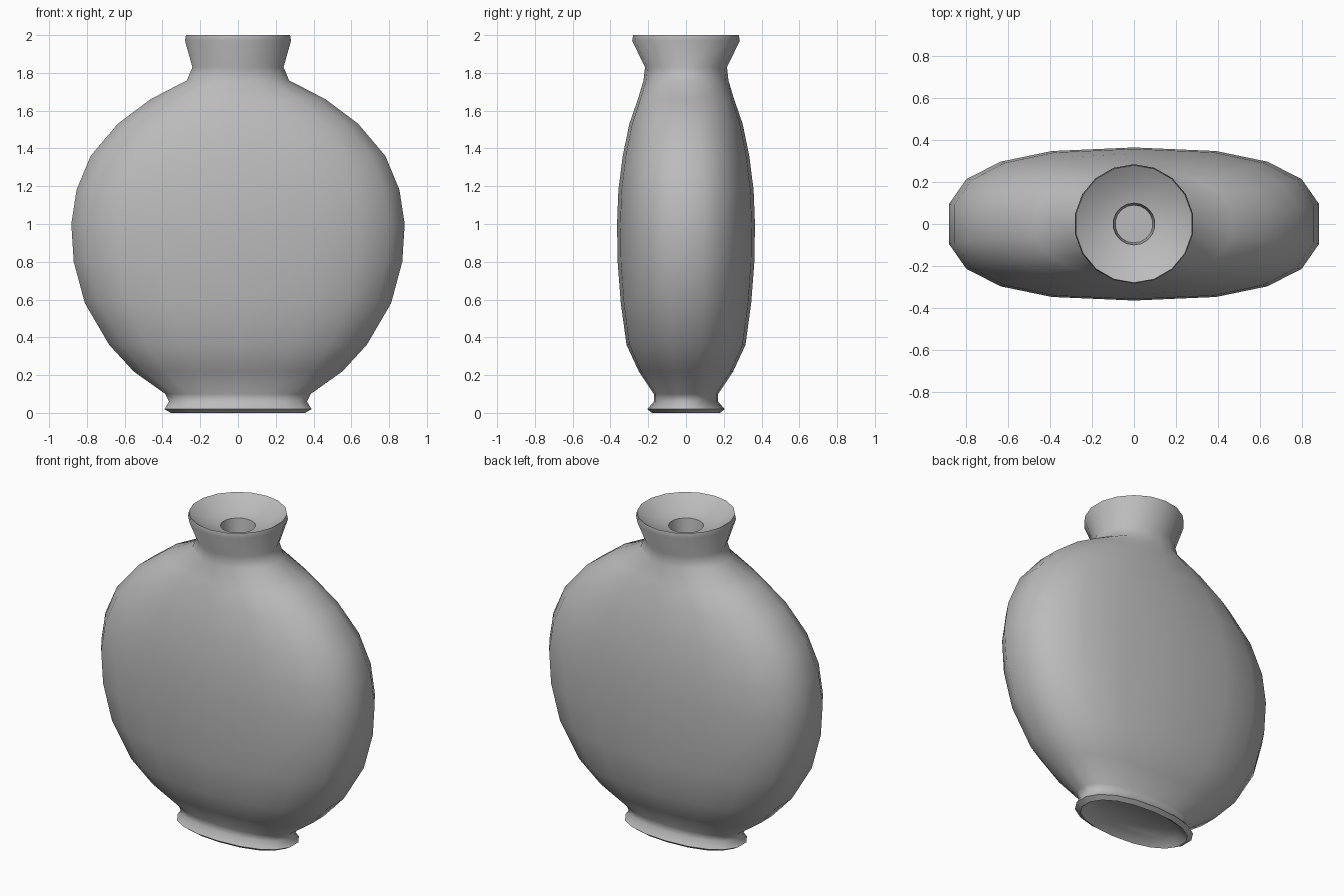
import bpy, bmesh, math

cube = bpy.data.objects.get("Cube")
if cube:
    bpy.data.objects.remove(cube, do_unlink=True)

SIDES = 18

clay = bpy.data.materials.new("grey clay")
clay.use_nodes = True
grey = (0.5, 0.5, 0.5, 1)
clay.diffuse_color = grey
clay.node_tree.nodes["Principled BSDF"].inputs["Base Color"].default_value = grey


def oval(z, rx, ry, power):
    """Points of a rounded oval section; a power above 2 squares it off."""
    points = []
    for i in range(SIDES):
        a = 2 * math.pi * (i + 0.5) / SIDES
        c, s = math.cos(a), math.sin(a)
        points.append((rx * math.copysign(abs(c) ** (2 / power), c),
                       ry * math.copysign(abs(s) ** (2 / power), s), z))
    return points


def loft(name, sections):
    """Skin a stack of ovals and close both ends."""
    bm = bmesh.new()
    rings = [[bm.verts.new(p) for p in oval(*s)] for s in sections]
    for low, high in zip(rings, rings[1:]):
        for i in range(SIDES):
            j = (i + 1) % SIDES
            bm.faces.new((low[i], low[j], high[j], high[i]))
    bm.faces.new(rings[0][::-1])
    bm.faces.new(rings[-1])
    bmesh.ops.recalc_face_normals(bm, faces=bm.faces)
    mesh = bpy.data.meshes.new(name)
    bm.to_mesh(mesh)
    bm.free()
    mesh.materials.append(clay)
    obj = bpy.data.objects.new(name, mesh)
    bpy.context.collection.objects.link(obj)
    bpy.ops.object.select_all(action="DESELECT")
    obj.select_set(True)
    bpy.context.view_layer.objects.active = obj
    bpy.ops.object.shade_smooth_by_angle(angle=math.radians(65))
    return obj


# Each section: height, half width, half depth, squareness
foot = [(0.04, 0.31, 0.13, 2.2), (0.0, 0.36, 0.18, 2.2),
        (0.02, 0.395, 0.205, 2.2), (0.06, 0.37, 0.17, 2.2)]
body = [(0.1, 0.39, 0.17, 2.3), (0.22, 0.56, 0.25, 2.4),
        (0.36, 0.69, 0.315, 2.5), (0.58, 0.82, 0.345, 2.6),
        (0.8, 0.88, 0.362, 2.6), (1.0, 0.893, 0.365, 2.6),
        (1.18, 0.865, 0.358, 2.6), (1.36, 0.79, 0.335, 2.5),
        (1.53, 0.645, 0.3, 2.4), (1.66, 0.47, 0.255, 2.3)]
neck = [(1.76, 0.275, 0.225, 2), (1.83, 0.245, 0.217, 2),
        (1.97, 0.285, 0.285, 2), (2.0, 0.28, 0.28, 2)]
mouth = [(1.94, 0.19, 0.19, 2), (1.92, 0.1, 0.1, 2), (1.82, 0.09, 0.09, 2)]

loft("flask", foot + body + neck + mouth)
